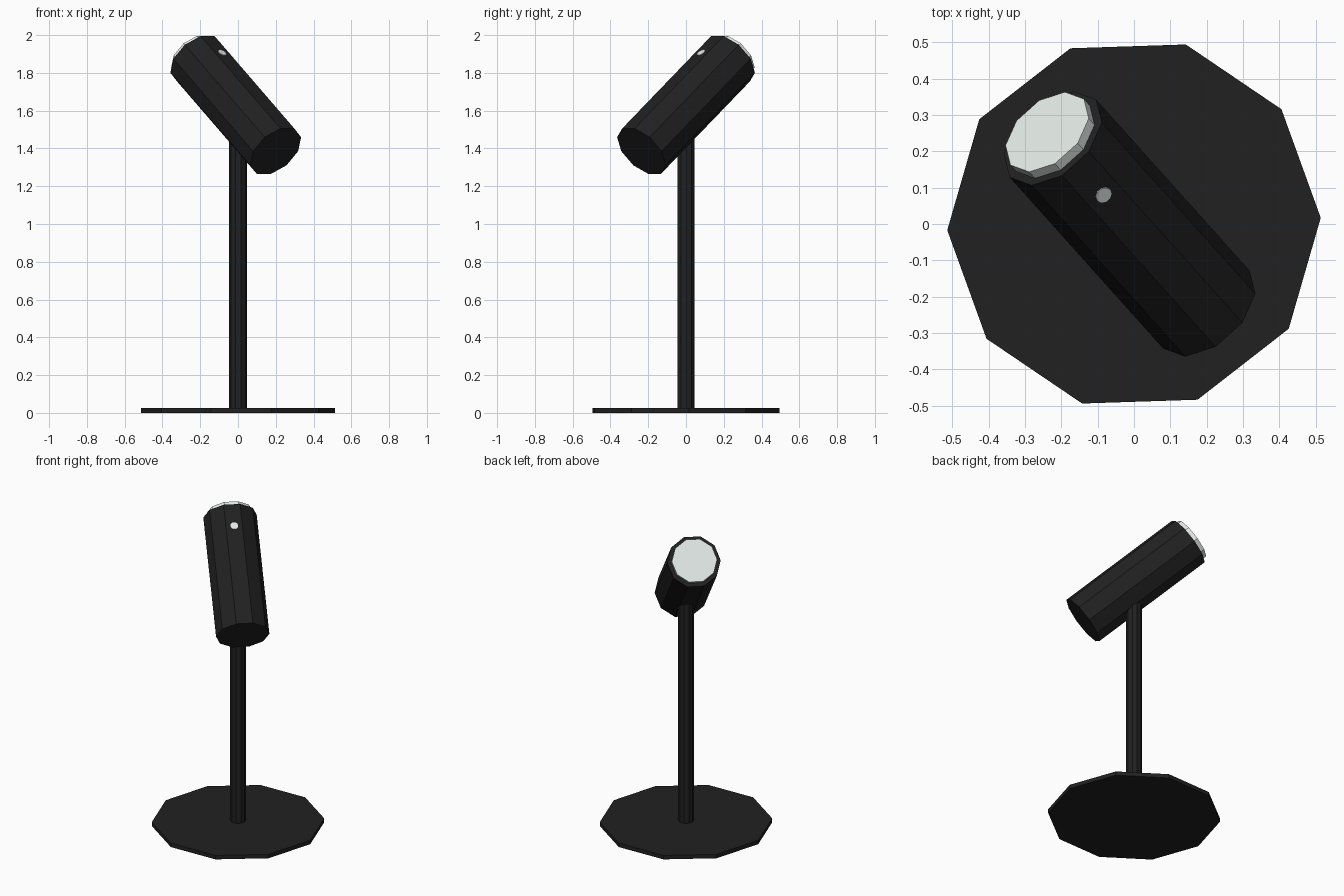
import bpy, math
from mathutils import Vector, Matrix

if "Cube" in bpy.data.objects:
    bpy.data.objects.remove(bpy.data.objects["Cube"])


def material(name, rgb):
    m = bpy.data.materials.new(name)
    m.diffuse_color = (*rgb, 1)
    m.use_nodes = True
    m.node_tree.nodes["Principled BSDF"].inputs["Base Color"].default_value = m.diffuse_color
    return m


black = material("black_metal", (0.015, 0.015, 0.015))
light = material("frosted_lens", (0.76, 0.82, 0.79))

# Lamp head frame: side and up directions across the tube, axis along it
centre = Vector((-0.012, 0.0, 1.63))
axis = Vector((-0.528, 0.589, 0.612)).normalized()
side = Vector((-axis.x, axis.y, 0)).yxz.normalized()
up = axis.cross(side).normalized()
if up.z < 0:
    side, up = -side, -up


def prism(name, radius, start, end, x_dir, z_dir, mat, phase=0.0, sides=10):
    """Flat-sided cylinder between two points; first corner lies at phase from x_dir."""
    bpy.ops.mesh.primitive_cylinder_add(vertices=sides, radius=radius, depth=(end - start).length)
    ob = bpy.context.object
    ob.name = name
    # Primitive starts its corners on +y, so turn them on to +x first
    ob.data.transform(Matrix.Rotation(phase - math.pi / 2, 4, 'Z'))
    y_dir = z_dir.cross(x_dir)
    rot = Matrix((x_dir, y_dir, z_dir)).transposed().to_4x4()
    ob.matrix_world = Matrix.Translation((start + end) / 2) @ rot
    ob.data.materials.append(mat)
    return ob


X, Z = Vector((1, 0, 0)), Vector((0, 0, 1))
turn = math.radians(1.9)

# Base plate and pole
prism("base_plate", 0.514, Z * 0, Z * 0.026, X, Z, black, turn)
prism("pole", 0.047, Z * 0.02, Z * 1.5, X, Z, black, turn)

# Tilted head with a raised lens at the upper end
prism("lamp_head", 0.16, centre - axis * 0.4, centre + axis * 0.4, side, axis, black)
prism("lens", 0.136, centre + axis * 0.39, centre + axis * 0.43, side, axis, light)

# Small button on the top facet
seat = centre + axis * 0.254
prism("button", 0.024, seat + up * 0.14, seat + up * 0.156, side, up, light)
